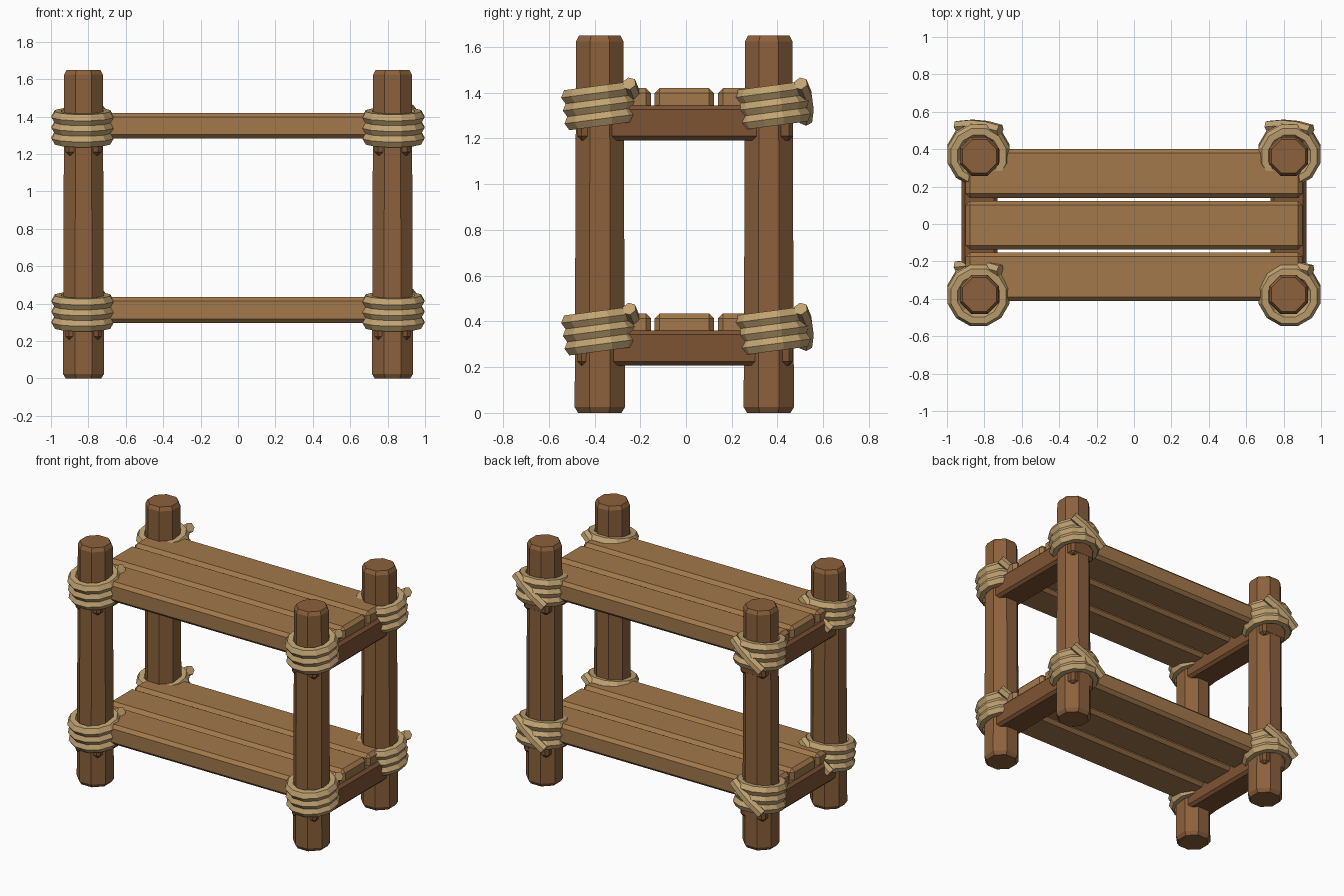
import bpy, bmesh, math
from mathutils import Matrix, Vector

if "Cube" in bpy.data.objects:
    bpy.data.objects.remove(bpy.data.objects["Cube"])


def material(name, rgb):
    m = bpy.data.materials.new(name)
    m.diffuse_color = (*rgb, 1)
    m.use_nodes = True
    m.node_tree.nodes["Principled BSDF"].inputs["Base Color"].default_value = m.diffuse_color
    return m


POST = material("post_wood", (0.262, 0.119, 0.045))
BEAM = material("beam_wood", (0.205, 0.088, 0.034))
PLANK = material("plank_wood", (0.36, 0.19, 0.07))
ROPE = material("rope", (0.54, 0.37, 0.17))


def finish(name, bm, mat):
    bmesh.ops.recalc_face_normals(bm, faces=bm.faces)
    me = bpy.data.meshes.new(name)
    bm.to_mesh(me)
    bm.free()
    me.materials.append(mat)
    ob = bpy.data.objects.new(name, me)
    bpy.context.collection.objects.link(ob)
    return ob


def sweep(bm, rings, closed=False):
    """Skin a list of equal-length point rings, capping open ends."""
    vs = [[bm.verts.new(p) for p in r] for r in rings]
    n = len(vs[0])
    pairs = list(zip(vs, vs[1:])) + ([(vs[-1], vs[0])] if closed else [])
    for a, b in pairs:
        for i in range(n):
            j = (i + 1) % n
            bm.faces.new((a[i], a[j], b[j], b[i]))
    if not closed:
        bm.faces.new(vs[0])
        bm.faces.new(vs[-1])


def box(name, lo, hi, chamfer, mat):
    bm = bmesh.new()
    lo, hi = Vector(lo), Vector(hi)
    bmesh.ops.create_cube(bm, size=1, matrix=Matrix.Translation((lo + hi) / 2)
                          @ Matrix.Diagonal((*(hi - lo), 1)))
    bmesh.ops.bevel(bm, geom=bm.edges[:], offset=chamfer, segments=1,
                    affect='EDGES', profile=0.5)
    return finish(name, bm, mat)


# Octagonal post with chamfered ends and a slight taper
def post(name, x, y):
    bm = bmesh.new()
    rings = []
    for z, r in ((0, 0.103), (0.025, 0.119), (1.625, 0.112), (1.65, 0.098)):
        rings.append([(x + r * math.cos((k + 0.5) * math.pi / 4),
                       y + r * math.sin((k + 0.5) * math.pi / 4), z)
                      for k in range(8)])
    sweep(bm, rings)
    finish(name, bm, POST)


# Tilted lashing: three stacked coils and a diagonal strand at the back
def lashing(name, x, y, z):
    bm = bmesh.new()
    for level in (-0.057, 0, 0.057):
        rings = []
        for k in range(12):
            a = (k + 0.5) * math.pi / 6
            ring = []
            for s in range(6):
                b = s * math.pi / 3
                r = 0.135 + 0.036 * math.cos(b)
                ring.append((r * math.cos(a), r * math.sin(a),
                             level + 0.036 * math.sin(b)))
            rings.append(ring)
        sweep(bm, rings, closed=True)
    path = [Vector(p) for p in ((0.115, 0.138, 0.08), (0.04, 0.152, 0.028),
                                (-0.04, 0.152, -0.028), (-0.115, 0.138, -0.08))]
    rings = []
    for i, p in enumerate(path):
        t = (path[min(i + 1, 3)] - path[max(i - 1, 0)]).normalized()
        u = t.cross(Vector((0, 1, 0))).normalized()
        v = t.cross(u)
        rings.append([p + 0.032 * (u * math.cos(s * math.pi / 3)
                                   + v * math.sin(s * math.pi / 3))
                      for s in range(6)])
    sweep(bm, rings)
    bm.transform(Matrix.Translation((x, y, z)) @ Matrix.Rotation(math.radians(7.5), 4, 'X'))
    finish(name, bm, ROPE)


SHELVES = (("lower", 0.435), ("upper", 1.42))
for sx, side in ((-1, "left"), (1, "right")):
    # Corner posts with a rope lashing at each shelf
    for sy, end in ((-1, "front"), (1, "back")):
        post(f"{end}_{side}_post", sx * 0.826, -0.377 if sy < 0 else 0.362)
        for level, top in SHELVES:
            lashing(f"{level}_{end}_{side}_lashing", sx * 0.831, sy * 0.375, top - 0.077)
    # Cross beams
    for level, top in SHELVES:
        box(f"{level}_{side}_beam", (sx * 0.826 - 0.095, -0.475, top - 0.228),
            (sx * 0.826 + 0.095, 0.468, top - 0.075), 0.018, BEAM)

# Shelf planks
for level, top in SHELVES:
    for name, y0, y1 in (("front", -0.413, -0.153), ("middle", -0.137, 0.123),
                         ("back", 0.140, 0.402)):
        box(f"{level}_{name}_plank", (-0.9, y0, top - 0.138),
            (0.9, y1, top), 0.022, PLANK)
